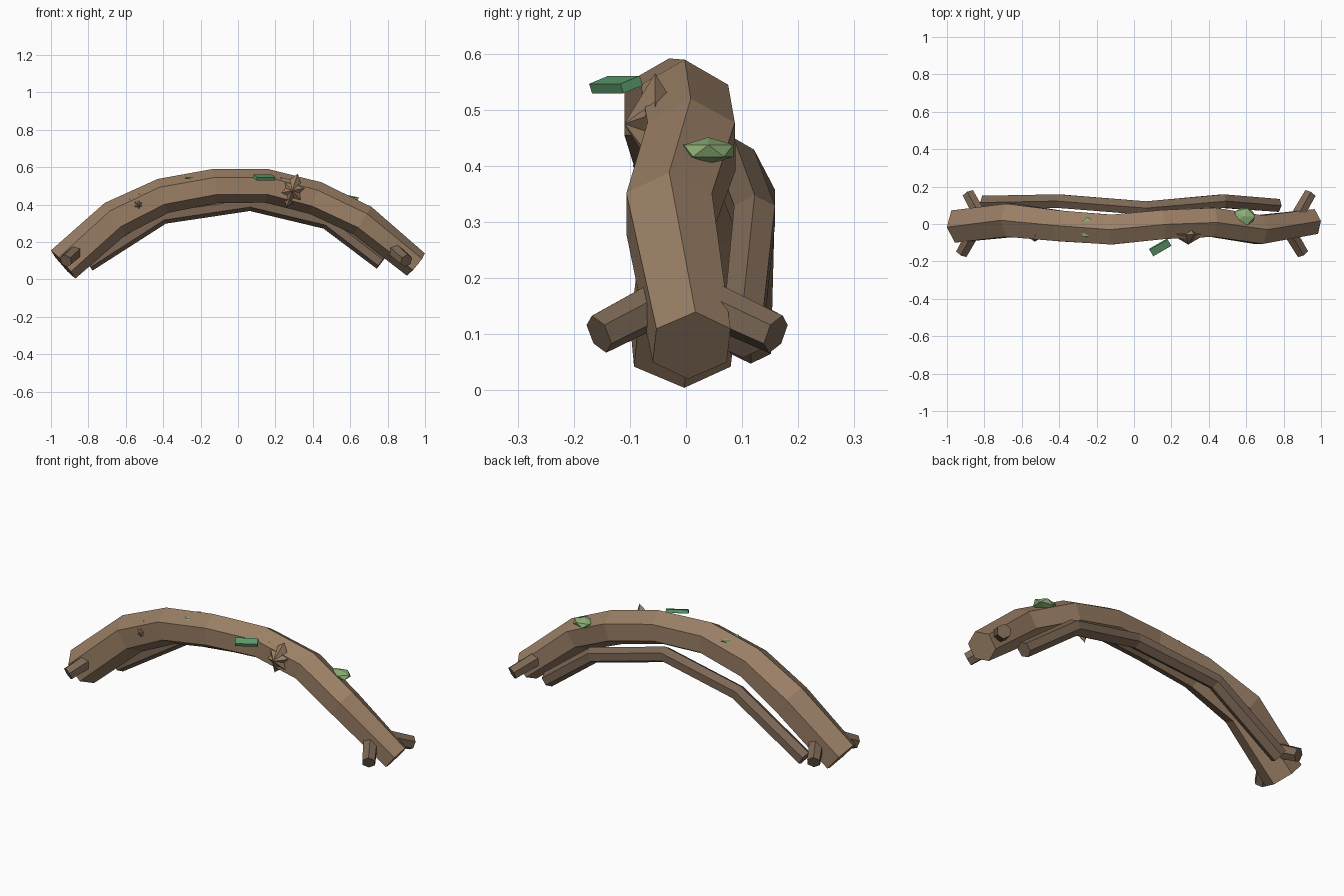
import bpy, bmesh, math
from mathutils import Vector, Matrix

if "Cube" in bpy.data.objects:
    bpy.data.objects.remove(bpy.data.objects["Cube"])


def material(name, rgb):
    m = bpy.data.materials.new(name)
    m.diffuse_color = (*rgb, 1)
    m.use_nodes = True
    m.node_tree.nodes["Principled BSDF"].inputs["Base Color"].default_value = m.diffuse_color
    return m


BARK = material("bark", (0.32, 0.21, 0.13))
DARK = material("dark_bark", (0.20, 0.135, 0.09))
MOSS = material("moss", (0.27, 0.43, 0.18))
LEAF = material("leaf", (0.11, 0.33, 0.15))


def finish(name, bm, mat):
    bmesh.ops.recalc_face_normals(bm, faces=bm.faces)
    me = bpy.data.meshes.new(name)
    bm.to_mesh(me)
    bm.free()
    me.materials.append(mat)
    ob = bpy.data.objects.new(name, me)
    bpy.context.collection.objects.link(ob)
    return ob


def limb(name, path, radii, mat, sides=6):
    """Six-sided tube along a path, with a ridge on top and closed ends."""
    pts = [Vector(p) for p in path]
    bm = bmesh.new()
    rings = []
    for i, p in enumerate(pts):
        t = (pts[min(i + 1, len(pts) - 1)] - pts[max(i - 1, 0)]).normalized()
        up = Vector((0, 0, 1))
        up = (up - t * up.dot(t)).normalized()
        side = t.cross(up)
        ring = []
        for k in range(sides):
            a = math.tau * k / sides
            ring.append(bm.verts.new(p + (up * math.cos(a) + side * math.sin(a)) * radii[i]))
        rings.append(ring)
    for a, b in zip(rings, rings[1:]):
        for k in range(sides):
            j = (k + 1) % sides
            bm.faces.new((a[k], a[j], b[j], b[k]))
    bm.faces.new(rings[0])
    bm.faces.new(rings[-1])
    return finish(name, bm, mat)


def knot(name, centre, outer, inner, depth, turn):
    """Star-shaped burr pointing out of the front."""
    bm = bmesh.new()
    c = Vector(centre)
    ring = []
    for k in range(12):
        a = turn + math.tau * k / 12
        r = inner if k % 2 else outer
        ring.append(bm.verts.new(c + Vector((r * math.cos(a), 0, r * math.sin(a)))))
    tips = [bm.verts.new(c + Vector((0, s * depth, 0))) for s in (-1, 1)]
    for tip in tips:
        for k in range(12):
            bm.faces.new((ring[k], ring[(k + 1) % 12], tip))
    return finish(name, bm, BARK)


def clump(name, centre, scale, mat, turn=0):
    """Flattened low-poly ball."""
    bm = bmesh.new()
    m = Matrix.Translation(centre) @ Matrix.Rotation(turn, 4, 'Z') @ Matrix.Diagonal((*scale, 1))
    bmesh.ops.create_icosphere(bm, subdivisions=1, radius=1, matrix=m)
    return finish(name, bm, mat)


# Main arched trunk
limb("arched_trunk",
     [(-0.935, -0.01, 0.08), (-0.655, 0.02, 0.325), (-0.4, -0.01, 0.447), (-0.12, -0.03, 0.5),
      (0.155, -0.003, 0.5), (0.415, 0.01, 0.435), (0.665, -0.03, 0.315), (0.951, 0.01, 0.08)],
     [0.1, 0.102, 0.095, 0.092, 0.09, 0.09, 0.088, 0.077], BARK)

# Thin branch running behind and below
limb("back_branch",
     [(-0.8, 0.115, 0.083), (-0.4, 0.122, 0.338), (0.065, 0.085, 0.408),
      (0.475, 0.122, 0.31), (0.765, 0.1, 0.09)],
     [0.042, 0.042, 0.042, 0.042, 0.04], DARK)

# Short stubs at both ends
for name, tip, root in [
        ("left_front_stub", (-0.92, -0.155, 0.1), (-0.85, -0.03, 0.165)),
        ("left_back_stub", (-0.885, 0.16, 0.1), (-0.815, 0.03, 0.165)),
        ("right_front_stub", (0.9, -0.155, 0.1), (0.825, -0.03, 0.165)),
        ("right_back_stub", (0.94, 0.16, 0.1), (0.86, 0.02, 0.165))]:
    limb(name, [root, tip], [0.04, 0.036], DARK)

# Burrs on the trunk front
knot("right_knot", (0.29, -0.055, 0.475), 0.095, 0.06, 0.055, 0.2)
knot("left_knot", (-0.53, -0.06, 0.4), 0.06, 0.035, 0.035, 0.5)

# Moss patches
clump("right_moss", (0.588, 0.04, 0.427), (0.066, 0.052, 0.024), MOSS)
clump("left_moss", (-0.245, -0.02, 0.54), (0.062, 0.064, 0.014), MOSS, 0.4)

# Tilted flat leaf at the front
bm = bmesh.new()
bmesh.ops.create_cube(bm, size=1, matrix=Matrix.Translation((0.14, -0.125, 0.545))
                      @ Matrix.Rotation(math.radians(30), 4, 'Z')
                      @ Matrix.Rotation(math.radians(20), 4, 'X')
                      @ Matrix.Diagonal((0.112, 0.042, 0.018, 1)))
finish("front_leaf", bm, LEAF)
